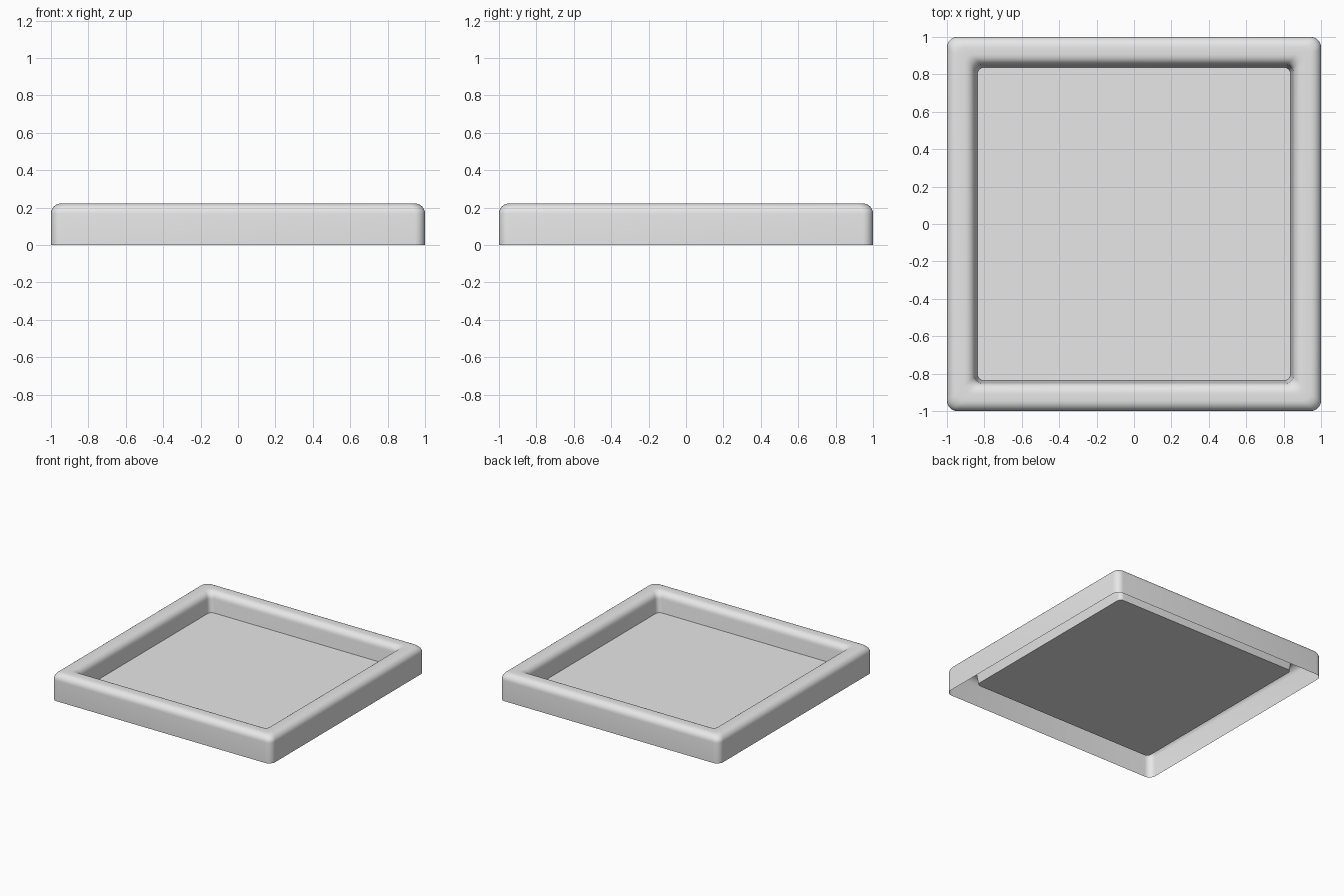
import bpy, bmesh, math

cube = bpy.data.objects.get("Cube")
if cube:
    bpy.data.objects.remove(cube, do_unlink=True)

# Single flat colour
grey = bpy.data.materials.new("light_grey")
grey.use_nodes = True
colour = (0.8, 0.8, 0.8, 1)
grey.diffuse_color = colour
grey.node_tree.nodes["Principled BSDF"].inputs["Base Color"].default_value = colour

OUTER, TOP, FLOOR = 1.0, 0.222, 0.062
ROUND, STEPS = 0.055, 6


def rounded_square(bm, half, radius, z):
    """One closed ring of vertices around the tray."""
    ring = []
    for corner in range(4):
        middle = math.pi / 4 + corner * math.pi / 2
        cx = math.copysign(half - radius, math.cos(middle))
        cy = math.copysign(half - radius, math.sin(middle))
        for i in range(STEPS + 1):
            a = (corner + i / STEPS) * math.pi / 2
            ring.append(bm.verts.new((cx + radius * math.cos(a), cy + radius * math.sin(a), z)))
    return ring


def quarter(centre, start):
    """Quarter-round of the rim section, running inwards."""
    for i in range(STEPS + 1):
        a = start + i / STEPS * math.pi / 2
        yield centre + ROUND * math.cos(a), TOP - ROUND + ROUND * math.sin(a)


# Rim section: outer wall, rounded top, slightly sloped inner wall
section = [(OUTER, 0)]
section += quarter(OUTER - ROUND, 0)
section += quarter(0.85 + ROUND, math.pi / 2)
section.append((0.837, FLOOR))

# Sweep the section round the square, leaving the underside open
bm = bmesh.new()
rings = []
for half, z in section:
    inward = (OUTER - half) / (OUTER - 0.837)
    rings.append(rounded_square(bm, half, 0.055 - 0.02 * inward, z))
for lower, upper in zip(rings, rings[1:]):
    n = len(lower)
    for i in range(n):
        j = (i + 1) % n
        bm.faces.new((lower[i], lower[j], upper[j], upper[i]))

# Tray floor
bm.faces.new(rings[-1])

mesh = bpy.data.meshes.new("tray")
bm.to_mesh(mesh)
bm.free()
mesh.materials.append(grey)
tray = bpy.data.objects.new("tray", mesh)
bpy.context.collection.objects.link(tray)

# Smooth rim with a crisp floor edge
bpy.ops.object.select_all(action="DESELECT")
tray.select_set(True)
bpy.context.view_layer.objects.active = tray
bpy.ops.object.shade_smooth_by_angle(angle=math.radians(40))
